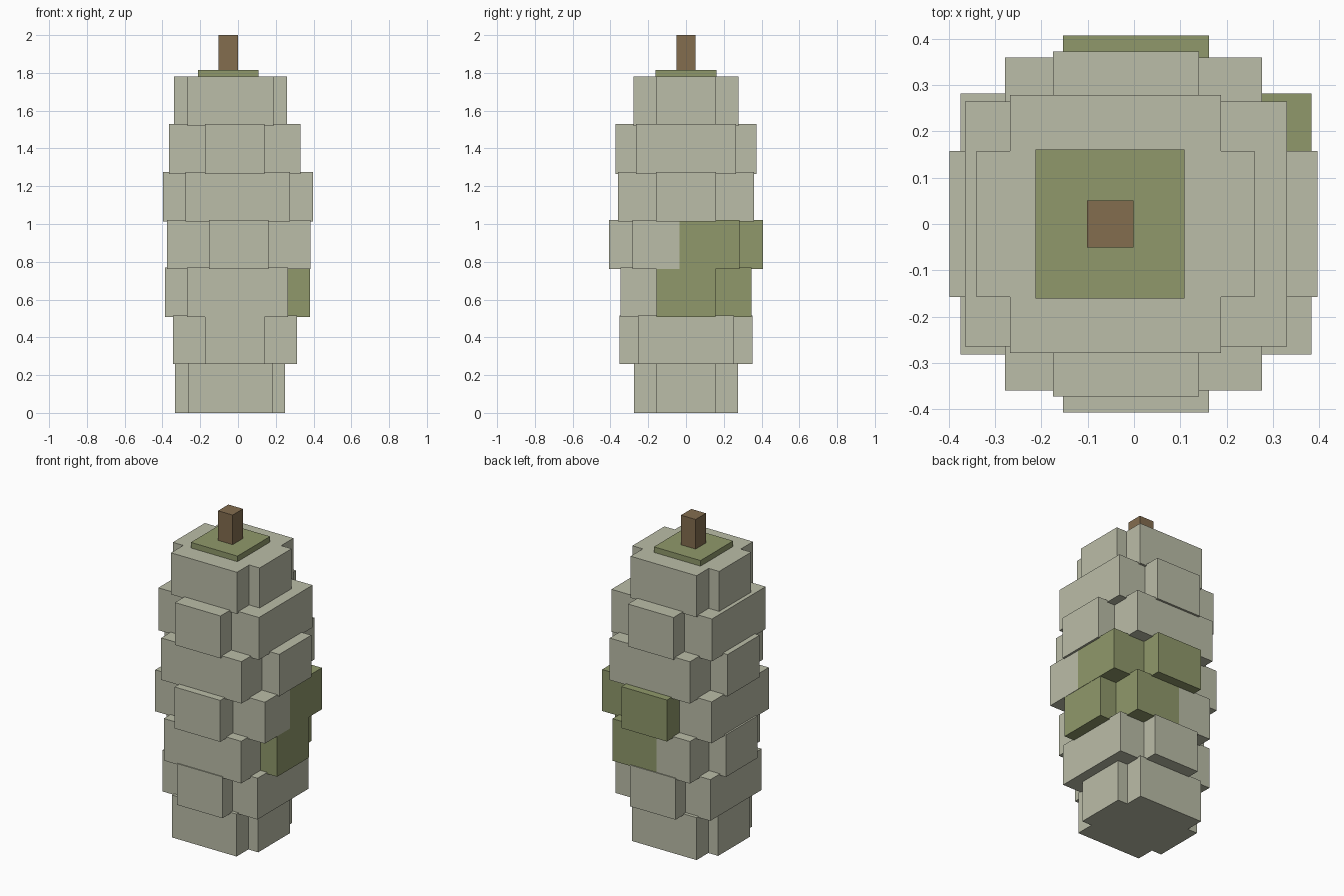
import bpy, bmesh
from mathutils import Vector

if "Cube" in bpy.data.objects:
    bpy.data.objects.remove(bpy.data.objects["Cube"])


def material(name, rgb):
    m = bpy.data.materials.new(name)
    lin = [((c / 255 + 0.055) / 1.055) ** 2.4 for c in rgb]
    m.diffuse_color = (*lin, 1)
    m.use_nodes = True
    m.node_tree.nodes["Principled BSDF"].inputs["Base Color"].default_value = m.diffuse_color
    return m


PALE = material("pale grey green", (187, 189, 168))
GREEN = material("moss green", (144, 153, 107))
BROWN = material("stem brown", (131, 109, 79))
CUT_X, CUT_Y = -0.04, -0.035      # borders of the green patch


def box(name, x0, x1, y, z0, z1, mats, patch=None):
    """Box symmetric in y; patch(centre) picks the faces that get the second material."""
    bm = bmesh.new()
    bmesh.ops.create_cube(bm, size=1)
    for v in bm.verts:
        v.co = Vector((x0 if v.co.x < 0 else x1,
                       -y if v.co.y < 0 else y,
                       z0 if v.co.z < 0 else z1))
    if patch:
        for co, no in (((CUT_X, 0, 0), (1, 0, 0)), ((0, CUT_Y, 0), (0, 1, 0))):
            bmesh.ops.bisect_plane(bm, geom=bm.verts[:] + bm.edges[:] + bm.faces[:],
                                   plane_co=co, plane_no=no)
        for f in bm.faces:
            f.material_index = int(patch(f.calc_center_median()))
    me = bpy.data.meshes.new(name)
    bm.to_mesh(me)
    bm.free()
    for m in mats:
        me.materials.append(m)
    ob = bpy.data.objects.new(name, me)
    bpy.context.collection.objects.link(ob)
    return ob


# Each tier is a cross of two boxes: (z0, z1, deep box x0, x1, y, wide box x0, x1, y)
tiers = [
    (0.000, 0.265, -0.265, 0.182, 0.274, -0.333, 0.250, 0.158),
    (0.258, 0.516, -0.175, 0.140, 0.353, -0.345, 0.312, 0.253),
    (0.507, 0.770, -0.270, 0.265, 0.347, -0.386, 0.381, 0.157),
    (0.762, 1.021, -0.153, 0.162, 0.407, -0.375, 0.383, 0.282),
    (1.014, 1.276, -0.279, 0.276, 0.360, -0.398, 0.396, 0.158),
    (1.265, 1.530, -0.175, 0.140, 0.373, -0.365, 0.330, 0.265),
    (1.520, 1.780, -0.268, 0.188, 0.279, -0.340, 0.260, 0.158),
]

# Green patch on the back right of two middle tiers
corner = lambda c: c.x > CUT_X and c.y > CUT_Y
patches = {
    2: (corner, lambda c: c.x > CUT_X),
    3: (lambda c: c.y > CUT_Y, corner),
}

for i, (z0, z1, ax0, ax1, ay, bx0, bx1, by) in enumerate(tiers):
    deep, wide = patches.get(i, (None, None))
    box(f"tier_{i + 1}_deep_block", ax0, ax1, ay, z0, z1, (PALE, GREEN), deep)
    box(f"tier_{i + 1}_wide_block", bx0, bx1, by, z0, z1, (PALE, GREEN), wide)

# Cap and stem
box("top_cap", -0.213, 0.109, 0.161, 1.77, 1.815, (GREEN,))
box("stem", -0.102, -0.001, 0.051, 1.80, 2.0, (BROWN,))
